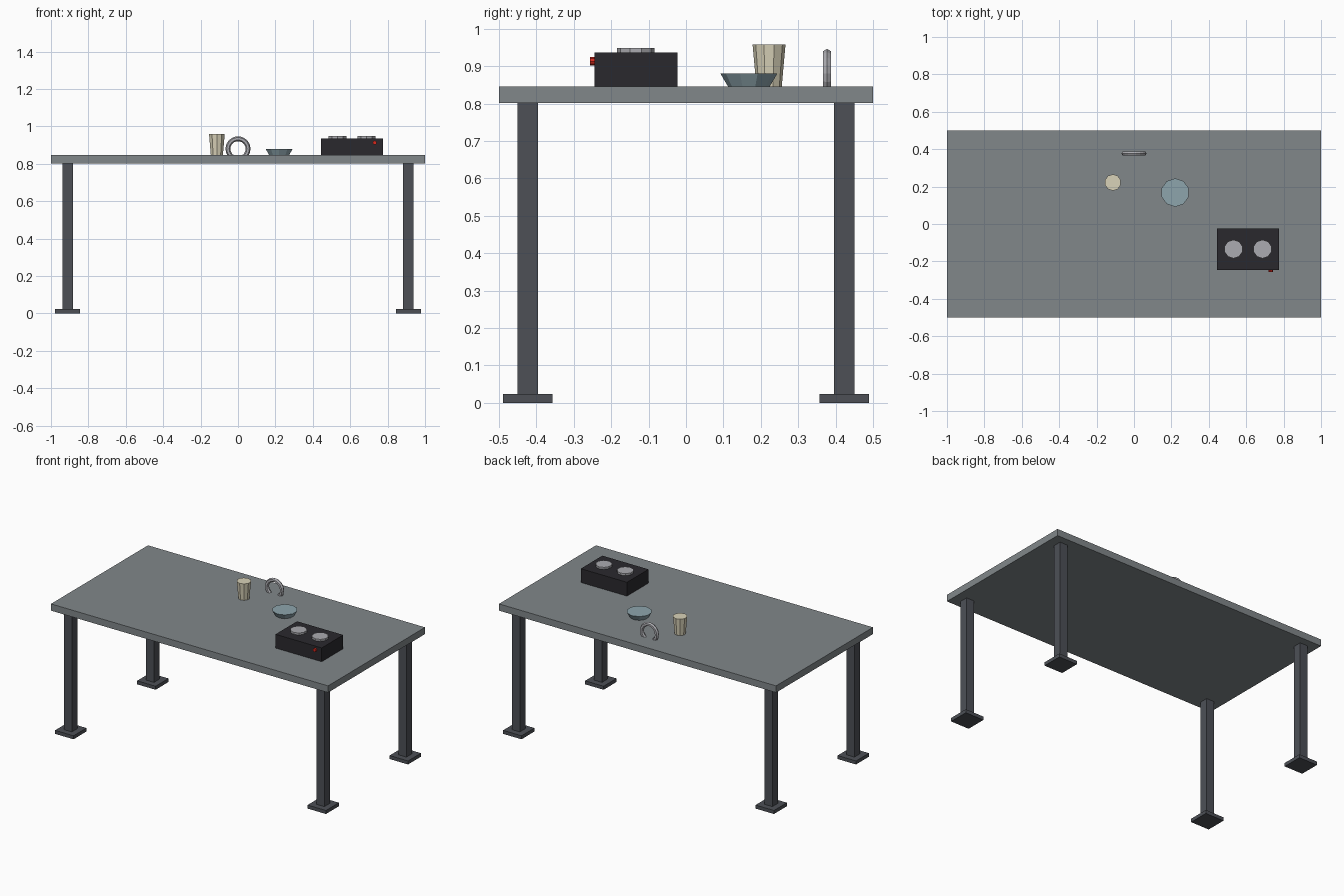
import bpy
from math import pi

if "Cube" in bpy.data.objects:
    bpy.data.objects.remove(bpy.data.objects["Cube"])


def material(name, rgb):
    # display colour 0-255 converted to linear
    m = bpy.data.materials.new(name)
    m.diffuse_color = [(c / 255) ** 2.2 for c in rgb] + [1]
    m.use_nodes = True
    m.node_tree.nodes["Principled BSDF"].inputs["Base Color"].default_value = m.diffuse_color
    return m


slate = material("slate", (128, 134, 137))
iron = material("iron", (78, 81, 87))
black = material("black", (46, 45, 49))
steel = material("steel", (170, 170, 175))
cream = material("cream", (216, 209, 183))
blue = material("pale_blue", (140, 163, 171))
red = material("red", (215, 45, 35))


def finish(name, mat):
    ob = bpy.context.object
    ob.name = name
    ob.data.materials.append(mat)
    return ob


def box(name, mat, x, y, z0, z1, sx, sy):
    bpy.ops.mesh.primitive_cube_add(size=1, location=(x, y, (z0 + z1) / 2))
    bpy.context.object.scale = (sx, sy, z1 - z0)
    bpy.ops.object.transform_apply(location=False, rotation=False, scale=True)
    return finish(name, mat)


def tapered(name, mat, x, y, z0, z1, r_bottom, r_top, sides=10):
    bpy.ops.mesh.primitive_cone_add(vertices=sides, radius1=r_bottom, radius2=r_top,
                                    depth=z1 - z0, location=(x, y, (z0 + z1) / 2))
    return finish(name, mat)


# Table
TOP = 0.846
box("table_top", slate, 0, 0, 0.802, TOP, 2, 1)
for x, side in ((-0.911, "left"), (0.911, "right")):
    for y, end in ((-0.423, "front"), (0.423, "back")):
        box(f"{end}_{side}_leg", iron, x, y, 0.023, 0.802, 0.056, 0.056)
        box(f"{end}_{side}_foot", iron, x, y, 0, 0.023, 0.133, 0.133)

# Camp stove with two burners and a knob
box("stove_body", black, 0.609, -0.134, TOP, 0.936, 0.333, 0.222)
for x, side in ((0.532, "left"), (0.687, "right")):
    tapered(f"{side}_burner", steel, x, -0.134, 0.936, 0.949, 0.05, 0.05)
bpy.ops.mesh.primitive_cylinder_add(vertices=8, radius=0.011, depth=0.012,
                                    location=(0.731, -0.251, 0.913), rotation=(pi / 2, 0, 0))
finish("stove_knob", red)

# Cup and bowl
tapered("cup", cream, -0.113, 0.222, TOP, 0.958, 0.034, 0.044)
tapered("bowl", blue, 0.22, 0.168, TOP, 0.88, 0.056, 0.076)

# Upright ring, partly sunk into the table top
bpy.ops.mesh.primitive_torus_add(major_segments=18, minor_segments=6, major_radius=0.054,
                                 minor_radius=0.013, location=(0, 0.377, 0.88),
                                 rotation=(pi / 2, 0, 0))
finish("upright_ring", steel)
